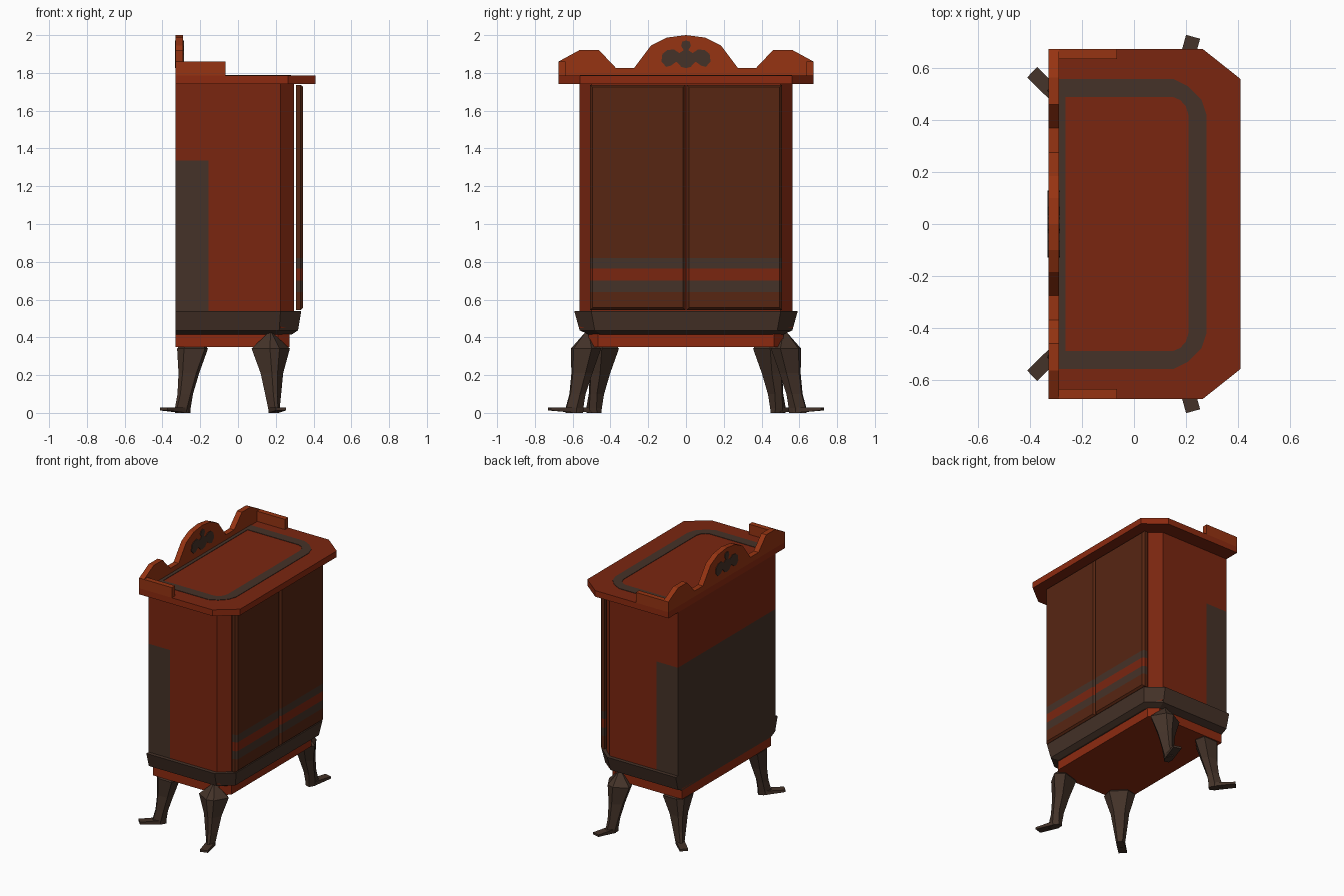
import bpy, bmesh
from mathutils import Vector

if "Cube" in bpy.data.objects:
    bpy.data.objects.remove(bpy.data.objects["Cube"])


def mat(name, r, g, b):
    m = bpy.data.materials.new(name)
    m.diffuse_color = (r, g, b, 1)
    m.use_nodes = True
    m.node_tree.nodes["Principled BSDF"].inputs["Base Color"].default_value = m.diffuse_color
    return m


RED = mat("cabinet red", 0.195, 0.019, 0.005)
TRIM = mat("trim red", 0.262, 0.023, 0.005)
CREST = mat("crest orange red", 0.305, 0.034, 0.006)
CHAR = mat("charcoal", 0.060, 0.032, 0.021)
LEG = mat("leg brown", 0.058, 0.033, 0.022)
DOOR = mat("door brown", 0.095, 0.019, 0.006)


def finish(name, bm, mats, rule=None):
    """Turn a bmesh into an object, colouring faces by a rule."""
    bmesh.ops.recalc_face_normals(bm, faces=bm.faces)
    bm.normal_update()
    if rule:
        for f in bm.faces:
            f.material_index = rule(f.calc_center_median(), f.normal)
    me = bpy.data.meshes.new(name)
    bm.to_mesh(me)
    bm.free()
    for m in mats:
        me.materials.append(m)
    ob = bpy.data.objects.new(name, me)
    bpy.context.collection.objects.link(ob)
    return ob


def loft(rings, bm=None):
    """Bridge rings of equal point count and cap both ends."""
    bm = bm or bmesh.new()
    vs = [[bm.verts.new(p) for p in r] for r in rings]
    n = len(vs[0])
    for a, b in zip(vs, vs[1:]):
        for i in range(n):
            j = (i + 1) % n
            bm.faces.new((a[i], a[j], b[j], b[i]))
    bm.faces.new(vs[0])
    bm.faces.new(vs[-1])
    return bm


def plan(z, x1, yh, cx, cy, x0=-0.33):
    """Rectangle with the two door-side corners cut off."""
    return [(x0, -yh, z), (x1 - cx, -yh, z), (x1, cy - yh, z),
            (x1, yh - cy, z), (x1 - cx, yh, z), (x0, yh, z)]


def cut(bm, co, no):
    bmesh.ops.bisect_plane(bm, geom=bm.verts[:] + bm.edges[:] + bm.faces[:],
                           plane_co=co, plane_no=no)


def mirrored(half):
    """Profile in (y, z), mirrored across y = 0."""
    return half + [(-y, z) for y, z in reversed(half) if y > 0]


# cabinet body with charcoal heat panel round the back
bm = loft([plan(z, 0.297, 0.565, 0.073, 0.065) for z in (0.45, 1.74)])
cut(bm, (0, 0, 1.335), (0, 0, 1))
cut(bm, (-0.155, 0, 0), (1, 0, 0))
finish("cabinet_body", bm, [RED, CHAR],
       lambda c, n: int(c.x < -0.155 and c.z < 1.335 and abs(n.z) < 0.5))

# base plinth and flared skirt
finish("base_plinth", loft([plan(z, 0.272, 0.515, 0.06, 0.05)
                            for z in (0.35, 0.43)]), [TRIM])
finish("base_skirt", loft([plan(0.415, 0.285, 0.515, 0.075, 0.07),
                           plan(0.437, 0.318, 0.563, 0.10, 0.08),
                           plan(0.54, 0.335, 0.592, 0.11, 0.09)]), [CHAR])

# top slab
finish("top_slab", loft([plan(z, 0.41, 0.675, 0.145, 0.115)
                         for z in (1.74, 1.785)]), [RED, TRIM],
       lambda c, n: int(abs(n.z) < 0.5))

# inlaid band on the slab
half_out = [(-0.29, 0.56), (0.15, 0.56), (0.21, 0.53), (0.26, 0.48), (0.28, 0.42)]
half_in = [(-0.265, 0.49), (0.15, 0.49), (0.178, 0.478), (0.20, 0.455), (0.21, 0.42)]
bm = bmesh.new()
loops = []
for half, z in ((half_out, 1.784), (half_out, 1.788), (half_in, 1.788), (half_in, 1.784)):
    pts = half + [(x, -y) for x, y in reversed(half)]
    loops.append([bm.verts.new((x, y, z)) for x, y in pts])
for a, b in zip(loops, loops[1:] + loops[:1]):
    for i in range(len(a)):
        j = (i + 1) % len(a)
        bm.faces.new((a[i], a[j], b[j], b[i]))
finish("top_band", bm, [CHAR])

# scalloped back crest
crest = mirrored([(0, 2.0), (0.1, 1.987), (0.185, 1.945), (0.275, 1.825),
                  (0.37, 1.825), (0.46, 1.92), (0.565, 1.92),
                  (0.675, 1.86), (0.675, 1.784)])
finish("back_crest", loft([[(x, y, z) for y, z in crest]
                           for x in (-0.33, -0.29)]), [CREST])

# low side rails
for s, side in ((-1, "front"), (1, "rear")):
    finish(side + "_rail", loft([[(x, s * y, z) for y, z in
           ((0.637, 1.784), (0.675, 1.784), (0.675, 1.86), (0.637, 1.86))]
           for x in (-0.291, -0.065)]), [CREST])

# carved ornament, on both crest faces
orn = mirrored([(0, 1.972), (0.02, 1.965), (0.026, 1.943), (0.012, 1.92),
                (0.035, 1.905), (0.065, 1.925), (0.1, 1.92), (0.125, 1.9),
                (0.13, 1.86), (0.105, 1.832), (0.08, 1.838), (0.05, 1.86),
                (0.025, 1.832), (0, 1.825)])
finish("crest_ornament", loft([[(x, y, z) for y, z in orn]
                               for x in (-0.334, -0.286)]), [CHAR])

# pair of doors with bevelled edges and wrapped stripes
for s, side in ((-1, "left"), (1, "right")):
    def rect(x, m):
        ya, yb, za, zb = 0.003 + m, 0.507 - m, 0.545 + m, 1.737 - m
        return [(x, s * y, z) for y, z in ((ya, za), (yb, za), (yb, zb), (ya, zb))]
    bm = loft([rect(0.307, 0), rect(0.332, 0), rect(0.345, 0.012)])
    for z in (0.64, 0.70, 0.765, 0.82):
        cut(bm, (0, 0, z), (0, 0, 1))
    finish(side + "_door", bm, [DOOR, CHAR, RED],
           lambda c, n: 2 if 0.70 < c.z < 0.765 else int(0.64 < c.z < 0.82))

# curved legs: (z, outer, inner, half width), measured back from the toe
SECTIONS = [(0.425, -0.195, -0.225, 0.012), (0.34, -0.124, -0.265, 0.105),
            (0.21, -0.124, -0.225, 0.062), (0.10, -0.112, -0.19, 0.044),
            (0.025, -0.09, -0.18, 0.032), (0.0, -0.09, -0.18, 0.028)]
TOE = [(-0.15, 0.0, 0.03), (0.0, 0.013, 0.028)]


def leg(name, tip, direction, s):
    u = Vector((direction[0], direction[1] * s, 0)).normalized()
    t = Vector((-u.y, u.x, 0))
    o = Vector((tip[0], tip[1] * s, 0))

    def at(d, w, z):
        return o + u * d + t * w + Vector((0, 0, z))
    rings = []
    for z, a, b, w in SECTIONS:
        m = a * 0.45 + b * 0.55
        rings.append([at(a, 0.25 * w, z), at(m, w, z), at(b, 0.6 * w, z),
                      at(b, -0.6 * w, z), at(m, -w, z), at(a, -0.25 * w, z)])
    bm = loft(rings)
    loft([[at(d, -0.028, lo), at(d, 0.028, lo), at(d, 0.028, hi), at(d, -0.028, hi)]
          for d, lo, hi in TOE], bm)
    finish(name, bm, [LEG])


for s, side in ((-1, "left"), (1, "right")):
    leg("door_side_leg_" + side, (0.228, 0.722), (0.27, 0.96), s)
    leg("back_side_leg_" + side, (-0.393, 0.585), (-0.72, 0.70), s)
